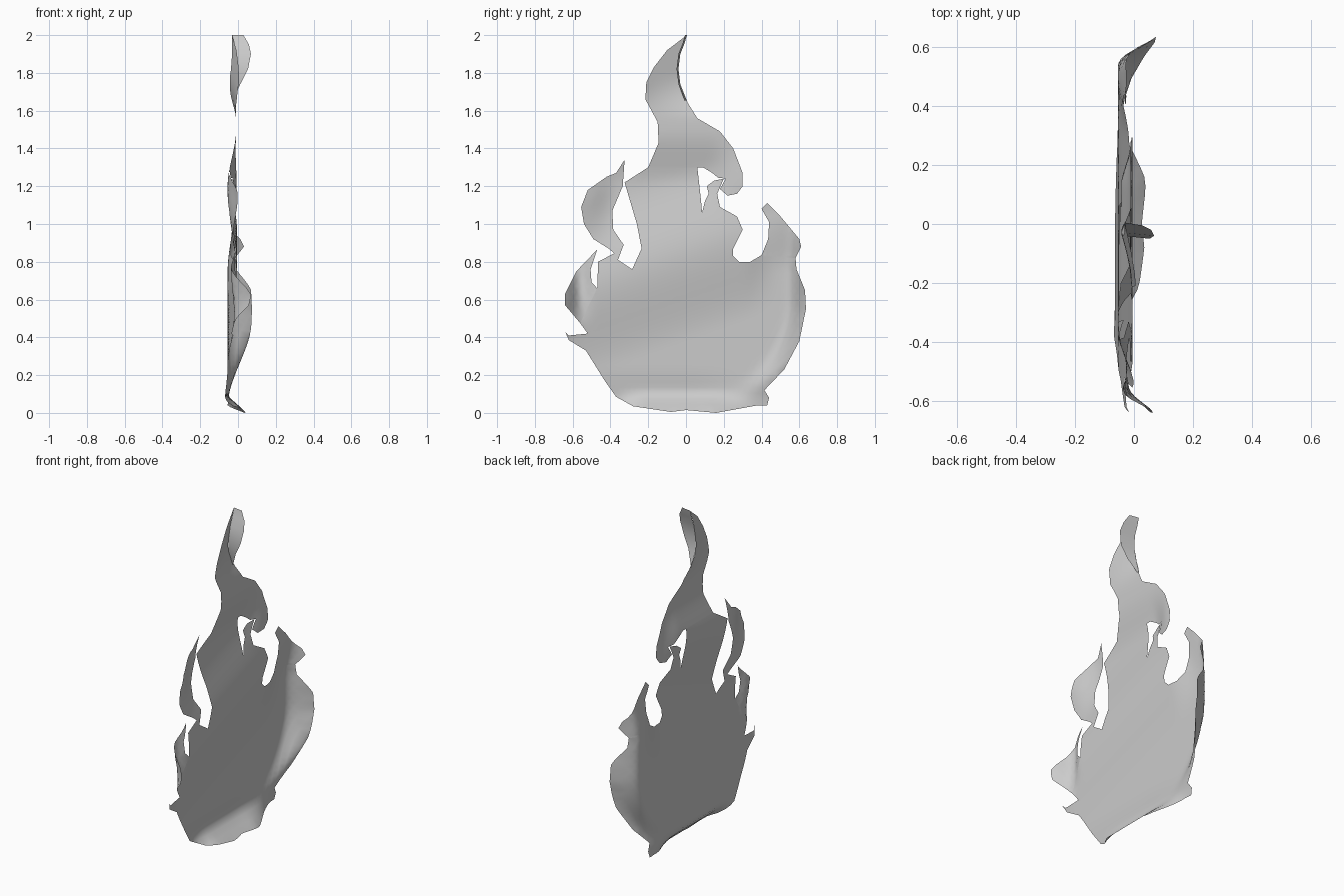
import bpy
from math import hypot
from mathutils import Vector
from mathutils.geometry import delaunay_2d_cdt


def ramp(v, a, b):
    t = max(0.0, min(1.0, (v - a) / (b - a)))
    return t * t * (3 - 2 * t)


def hump(v, a, m, b):
    return ramp(v, a, m) * (1 - ramp(v, m, b))


# Shape of the thin sheet: diagonal swell in the middle, rim curling to +x
def depth(y, z):
    d = z - 0.35 * y
    x = -0.055 + 0.05 * hump(d, 0.38, 0.85, 1.3) * (1 - ramp(y, 0.3, 0.5))
    x += 0.045 * ramp(z, 1.2, 1.5)
    # steep rim of the bowl on the right, and curl along the bottom
    r = hypot(y / 0.635, min(0.0, z - 0.6) / 0.6)
    rim = 0.13 * ramp(y, 0.1, 0.4) * ramp(z, 0.03, 0.5) * (1 - ramp(z, 0.75, 1.2))
    x += rim * ramp(r, 0.82, 1.01) ** 1.8
    x += 0.12 * ramp(y, -0.4, -0.2) * (1 - ramp(y, 0.1, 0.42)) * (1 - ramp(z, -0.02, 0.12))
    x -= 0.02 * (1 - ramp(z, 0.0, 0.25)) * (1 - ramp(y, 0.0, 0.4))
    # left tongues
    x += 0.075 * ramp(-y, 0.54, 0.645) * hump(z, 0.38, 0.62, 0.88)
    x -= 0.035 * hump(-y, 0.48, 0.57, 0.66) * hump(z, 0.45, 0.7, 0.95)
    x += 0.055 * ramp(-y, 0.36, 0.55) * hump(z, 0.85, 1.15, 1.5)
    # right tongue and hook
    x += 0.03 * ramp(y, 0.38, 0.5) * hump(z, 0.75, 1.05, 1.4)
    x += 0.03 * ramp(y, 0.12, 0.28) * hump(z, 1.05, 1.25, 1.5)
    # top: left edge forward, right side back
    s = y + 0.14 - 0.36 * (z - 1.7)
    x -= ramp(z, 1.55, 1.8) * (0.01 + 0.30 * s)
    return x


def add_mesh(name, verts, faces):
    mesh = bpy.data.meshes.new(name)
    mesh.from_pydata(verts, [], faces)
    mesh.polygons.foreach_set("use_smooth", [True] * len(mesh.polygons))
    bpy.context.collection.objects.link(bpy.data.objects.new(name, mesh))


# Fill a (y, z) outline with an even grid and bend it
def sheet(name, outline, step=0.03):
    pts = []
    for a, b in zip(outline, outline[1:] + outline[:1]):
        a, b = Vector(a), Vector(b)
        cuts = max(1, round((b - a).length / step))
        pts += [a.lerp(b, k / cuts) for k in range(cuts)]
    n = len(pts)
    rim = list(pts)
    ys = [p.x for p in pts]
    zs = [p.y for p in pts]
    edges = [(i, (i + 1) % n) for i in range(n)]
    z = min(zs) + step / 2
    row = 0
    while z < max(zs):
        y = min(ys) + step * (0.5 + 0.5 * (row % 2))
        while y < max(ys):
            q = Vector((y, z))
            if min((q - p).length for p in rim) > step * 0.4:
                pts.append(q)
            y += step
        z += step
        row += 1
    verts, _, faces, *_ = delaunay_2d_cdt(pts, edges, [], 1, 1e-5)
    used = sorted({i for f in faces for i in f})
    remap = {v: k for k, v in enumerate(used)}
    add_mesh(name, [(depth(*verts[i]), verts[i].x, verts[i].y) for i in used],
             [[remap[i] for i in f] for f in faces])


# Broad bowl and central column
sheet("flame_body", [
    (0.06, 1.30), (0.08, 1.12), (0.085, 1.06), (0.10, 1.12), (0.18, 1.09),
    (0.27, 1.04), (0.30, 0.97), (0.25, 0.87), (0.25, 0.83), (0.28, 0.80),
    (0.34, 0.80), (0.40, 0.835), (0.58, 0.82), (0.585, 0.76), (0.63, 0.65),
    (0.635, 0.55), (0.60, 0.38), (0.52, 0.23), (0.415, 0.12), (0.44, 0.08),
    (0.43, 0.04), (0.38, 0.04), (0.27, 0.02), (0.16, 0.0), (0.0, 0.015),
    (-0.08, 0.005), (-0.28, 0.035), (-0.37, 0.085), (-0.43, 0.17),
    (-0.53, 0.33), (-0.62, 0.385), (-0.64, 0.43), (-0.62, 0.41),
    (-0.52, 0.42), (-0.56, 0.475), (-0.47, 0.66), (-0.465, 0.80),
    (-0.38, 0.845), (-0.36, 0.81), (-0.285, 0.76), (-0.235, 0.87),
    (-0.26, 1.0), (-0.325, 1.22), (-0.20, 1.30)])

# Swept tip with the hook on its right
sheet("flame_crown", [
    (0.005, 2.0), (-0.03, 1.90), (-0.04, 1.82), (-0.03, 1.74), (0.01, 1.64),
    (0.06, 1.56), (0.18, 1.49), (0.25, 1.40), (0.30, 1.27), (0.30, 1.20),
    (0.27, 1.16), (0.22, 1.15), (0.18, 1.185), (0.21, 1.24), (0.17, 1.245),
    (0.14, 1.27), (0.09, 1.30), (0.06, 1.30), (-0.20, 1.30), (-0.145, 1.43),
    (-0.15, 1.54), (-0.215, 1.66), (-0.21, 1.75), (-0.17, 1.83),
    (-0.10, 1.92)])

# Folded edge along the right of the tip
fold = [(0.005, 2.0, 0.06), (-0.01, 1.95, 0.09), (-0.03, 1.90, 0.10),
        (-0.04, 1.82, 0.09), (-0.03, 1.74, 0.055), (0.005, 1.65, 0.0)]
add_mesh("tip_fold",
         [v for y, z, w in fold for v in
          ((depth(y, z), y, z), (depth(y, z) + w, y - 0.01, z))],
         [(2 * i, 2 * i + 1, 2 * i + 3, 2 * i + 2) for i in range(len(fold) - 1)])

# Thin wisp under the hook
sheet("inner_wisp", [
    (0.20, 1.24), (0.165, 1.16), (0.18, 1.09), (0.10, 1.12),
    (0.12, 1.16), (0.11, 1.20), (0.15, 1.23)])

# Right tongue
sheet("right_tongue", [
    (0.40, 0.835), (0.435, 0.92), (0.44, 1.01), (0.40, 1.08), (0.43, 1.11),
    (0.50, 1.04), (0.60, 0.92), (0.61, 0.88), (0.58, 0.82)])

# Upper left tongue
sheet("upper_left_tongue", [
    (-0.38, 0.845), (-0.41, 0.87), (-0.49, 0.92), (-0.54, 1.0), (-0.555, 1.09),
    (-0.52, 1.18), (-0.42, 1.25), (-0.37, 1.27), (-0.325, 1.34), (-0.335, 1.20),
    (-0.39, 1.07), (-0.385, 0.97), (-0.33, 0.89), (-0.36, 0.81)])

# Lower left tongue
sheet("lower_left_tongue", [
    (-0.56, 0.475), (-0.64, 0.57), (-0.64, 0.63), (-0.58, 0.75),
    (-0.47, 0.865), (-0.505, 0.76), (-0.50, 0.69), (-0.47, 0.66)])
